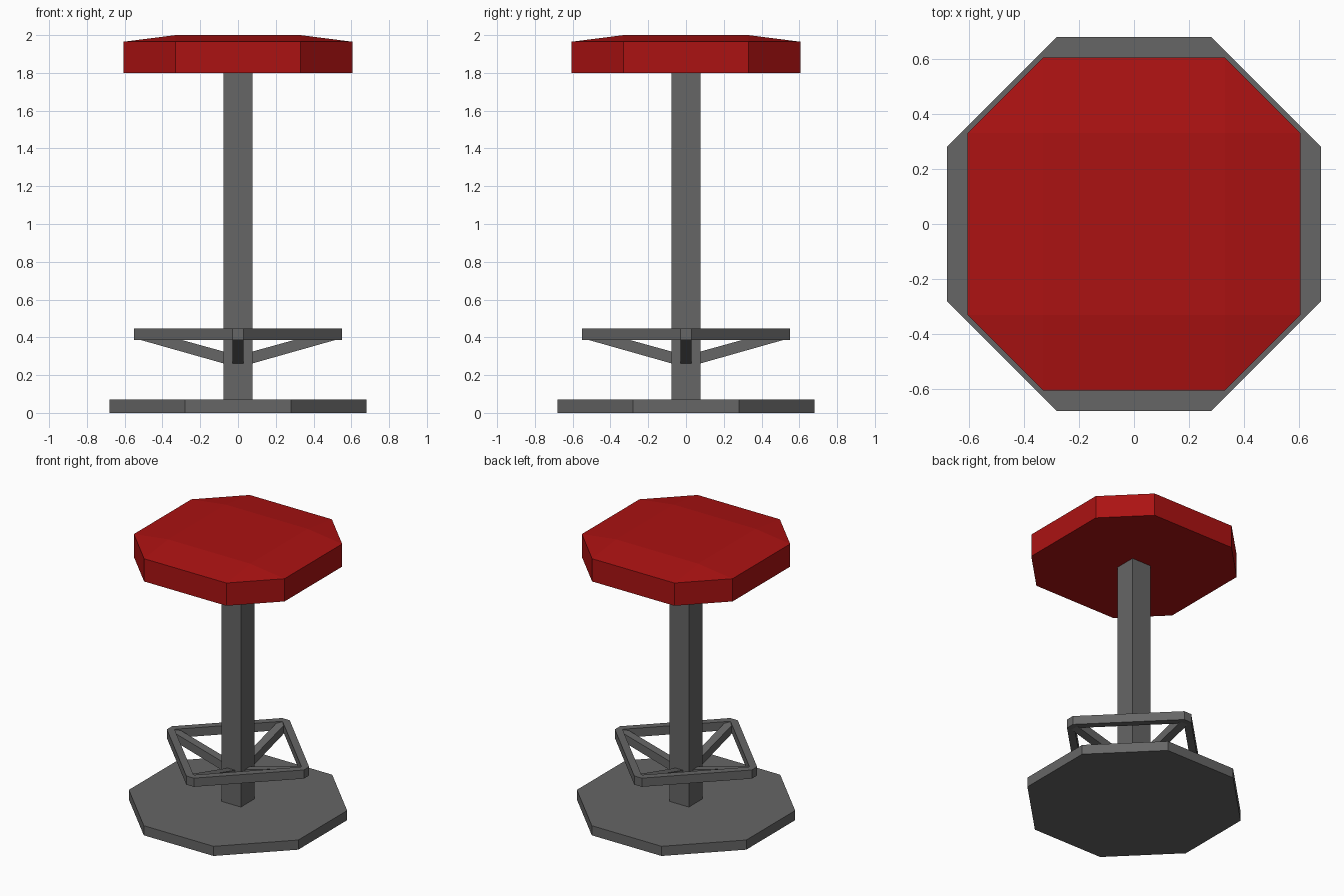
import bpy, bmesh

if "Cube" in bpy.data.objects:
    bpy.data.objects.remove(bpy.data.objects["Cube"])


def material(name, rgb):
    m = bpy.data.materials.new(name)
    m.diffuse_color = (*rgb, 1)
    m.use_nodes = True
    m.node_tree.nodes["Principled BSDF"].inputs["Base Color"].default_value = m.diffuse_color
    return m


RED = material("red_cushion", (0.41, 0.006, 0.006))
GREY = material("dark_grey_metal", (0.133, 0.133, 0.133))


def finish(bm, name, mat):
    bmesh.ops.recalc_face_normals(bm, faces=bm.faces)
    me = bpy.data.meshes.new(name)
    bm.to_mesh(me)
    bm.free()
    me.materials.append(mat)
    ob = bpy.data.objects.new(name, me)
    bpy.context.collection.objects.link(ob)
    return ob


def octagon(a, b):
    """Square of half size a whose flat sides have half length b."""
    return [(a, -b), (a, b), (b, a), (-b, a), (-a, b), (-a, -b), (-b, -a), (b, -a)]


def loop(bm, pts, z):
    return [bm.verts.new((x, y, z)) for x, y in pts]


def bridge(bm, lo, hi):
    n = len(lo)
    for i in range(n):
        j = (i + 1) % n
        bm.faces.new((lo[i], lo[j], hi[j], hi[i]))


def prism(name, pts, z0, z1, mat):
    bm = bmesh.new()
    lo, hi = loop(bm, pts, z0), loop(bm, pts, z1)
    bridge(bm, lo, hi)
    bm.faces.new(lo)
    bm.faces.new(hi)
    return finish(bm, name, mat)


# Base plate and square post
prism("base", octagon(0.68, 0.28), 0, 0.07, GREY)
p = 0.077
prism("post", [(p, -p), (p, p), (-p, p), (-p, -p)], 0.06, 1.81, GREY)

# Seat: octagonal block with a raised flat square on top
bm = bmesh.new()
s = 0.33
lo, hi = loop(bm, octagon(0.605, s), 1.8), loop(bm, octagon(0.605, s), 1.965)
bridge(bm, lo, hi)
bm.faces.new(lo)
c = loop(bm, [(s, -s), (s, s), (-s, s), (-s, -s)], 2.0)
bm.faces.new(c)
for k in range(4):
    a, b, d = hi[2 * k], hi[2 * k + 1], hi[(2 * k + 2) % 8]
    bm.faces.new((a, b, c[(k + 1) % 4], c[k]))
    bm.faces.new((b, d, c[(k + 1) % 4]))
finish(bm, "seat", RED)

# Footrest: diamond ring with clipped corners
bm = bmesh.new()
outer, inner = octagon(0.55, 0.03), octagon(0.505, 0.005)
rings = [loop(bm, pts, z) for pts, z in
         ((outer, 0.385), (outer, 0.448), (inner, 0.448), (inner, 0.385))]
for i in range(4):
    bridge(bm, rings[i], rings[(i + 1) % 4])
finish(bm, "footrest_ring", GREY)

# Four sloping arms from the post to the ring corners
profile = [(0.07, 0.26), (0.515, 0.386), (0.515, 0.446), (0.07, 0.323)]
for k, (dx, dy) in enumerate([(1, 0), (0, 1), (-1, 0), (0, -1)]):
    bm = bmesh.new()
    sides = [[bm.verts.new((r * dx - w * dy, r * dy + w * dx, z)) for r, z in profile]
             for w in (-0.03, 0.03)]
    bridge(bm, *sides)
    for f in sides:
        bm.faces.new(f)
    finish(bm, f"footrest_arm_{k + 1}", GREY)
